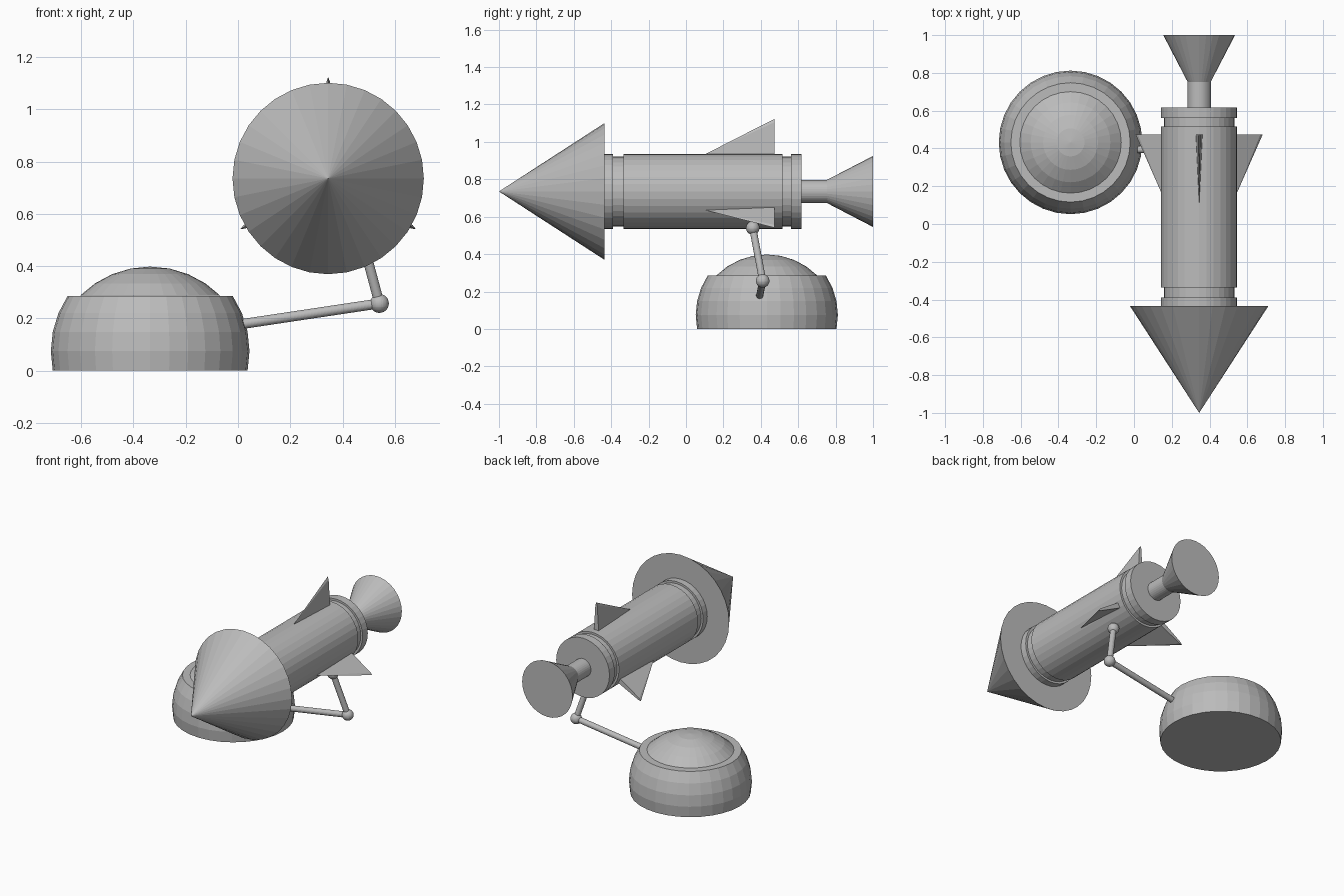
import bpy, bmesh, math
from mathutils import Vector, Matrix

if "Cube" in bpy.data.objects:
    bpy.data.objects.remove(bpy.data.objects["Cube"])

grey = bpy.data.materials.new("plain grey")
grey.diffuse_color = (0.5, 0.5, 0.5, 1)
grey.use_nodes = True
grey.node_tree.nodes["Principled BSDF"].inputs["Base Color"].default_value = grey.diffuse_color
SIDES = 32


def finish(name, bm, matrix=None):
    if matrix is not None:
        bm.transform(matrix)
    bmesh.ops.recalc_face_normals(bm, faces=bm.faces)
    me = bpy.data.meshes.new(name)
    bm.to_mesh(me)
    bm.free()
    me.materials.append(grey)
    ob = bpy.data.objects.new(name, me)
    bpy.context.collection.objects.link(ob)
    return ob


def lathe(name, profile, matrix, sides=SIDES):
    """Revolve (radius, height) points about z, closing both ends."""
    bm = bmesh.new()
    rings = []
    for r, h in profile:
        if r < 1e-5:
            rings.append([bm.verts.new((0, 0, h))])
        else:
            rings.append([bm.verts.new((r * math.cos(2 * math.pi * i / sides),
                                        r * math.sin(2 * math.pi * i / sides), h))
                          for i in range(sides)])
    for a, b in zip(rings, rings[1:]):
        for i in range(sides):
            j = (i + 1) % sides
            if len(a) == 1:
                bm.faces.new((a[0], b[j], b[i]))
            elif len(b) == 1:
                bm.faces.new((a[i], a[j], b[0]))
            else:
                bm.faces.new((a[i], a[j], b[j], b[i]))
    for ring in (rings[0], rings[-1]):
        if len(ring) > 1:
            bm.faces.new(ring)
    return finish(name, bm, matrix)


def arc(radius, centre, start, stop):
    """Sphere outline in steps of 11.25 degrees of latitude."""
    step = math.radians(11.25)
    return [(radius * math.cos(k * step), centre + radius * math.sin(k * step))
            for k in range(start, stop + 1)]


def rod(name, a, b, radius):
    a, b = Vector(a), Vector(b)
    turn = (b - a).to_track_quat('Z', 'Y').to_matrix().to_4x4()
    lathe(name, [(radius, 0), (radius, (b - a).length)], Matrix.Translation(a) @ turn)


def ball(name, centre, radius):
    bm = bmesh.new()
    bmesh.ops.create_uvsphere(bm, u_segments=SIDES, v_segments=16, radius=radius)
    finish(name, bm, Matrix.Translation(centre))


# Domed base: truncated sphere with a smaller cap on its flat rim
base_at = Matrix.Translation((-0.336, 0.432, 0))
lathe("base_bowl", arc(0.38, 0.0745, -1, 3), base_at)
lathe("base_cap", arc(0.38, 0.018, 4, 8), base_at)

# Rocket: profiles turned about the y axis
axis = Matrix.Translation((0.345, 0, 0.735)) @ Matrix.Rotation(math.radians(-90), 4, 'X')
lathe("nose_cone", [(0, -1.0), (0.366, -0.435)], axis)
R, G = 0.201, 0.187
lathe("rocket_body", [(R, -0.435), (R, -0.39), (G, -0.39), (G, -0.335), (R, -0.335),
                      (R, 0.515), (G, 0.515), (G, 0.562), (R, 0.562), (R, 0.618)], axis)
lathe("exhaust_nozzle", [(0.0615, 0.60), (0.0615, 0.753), (0.19, 1.0)], axis)

# Three wedge fins, thick at the back and sharp at the front and tip
for k in range(3):
    bm = bmesh.new()
    front = bm.verts.new((0, 0.10, 0.198))
    root = bm.verts.new((0, 0.10, 0.16))
    back = [bm.verts.new((x, 0.473, z)) for x, z in
            ((-0.018, 0.16), (-0.017, 0.21), (-0.007, 0.37), (0, 0.388),
             (0.007, 0.37), (0.017, 0.21), (0.018, 0.16))]
    bm.faces.new(back)
    for a, b in zip(back, back[1:]):
        bm.faces.new((a, b, front))
    bm.faces.new((front, root, back[0]))
    bm.faces.new((root, front, back[-1]))
    bm.faces.new((back[-1], back[0], root))
    finish("fin_%d" % (k + 1), bm, Matrix.Translation((0.345, 0, 0.735))
           @ Matrix.Rotation(math.radians(120 * k), 4, 'Y'))

# Jointed arm from the base to the rocket
shoulder, elbow, wrist = (-0.02, 0.393, 0.173), (0.541, 0.41, 0.257), (0.465, 0.357, 0.54)
rod("lower_arm", shoulder, elbow, 0.019)
rod("upper_arm", elbow, wrist, 0.019)
ball("elbow_joint", elbow, 0.036)
ball("wrist_joint", wrist, 0.036)
